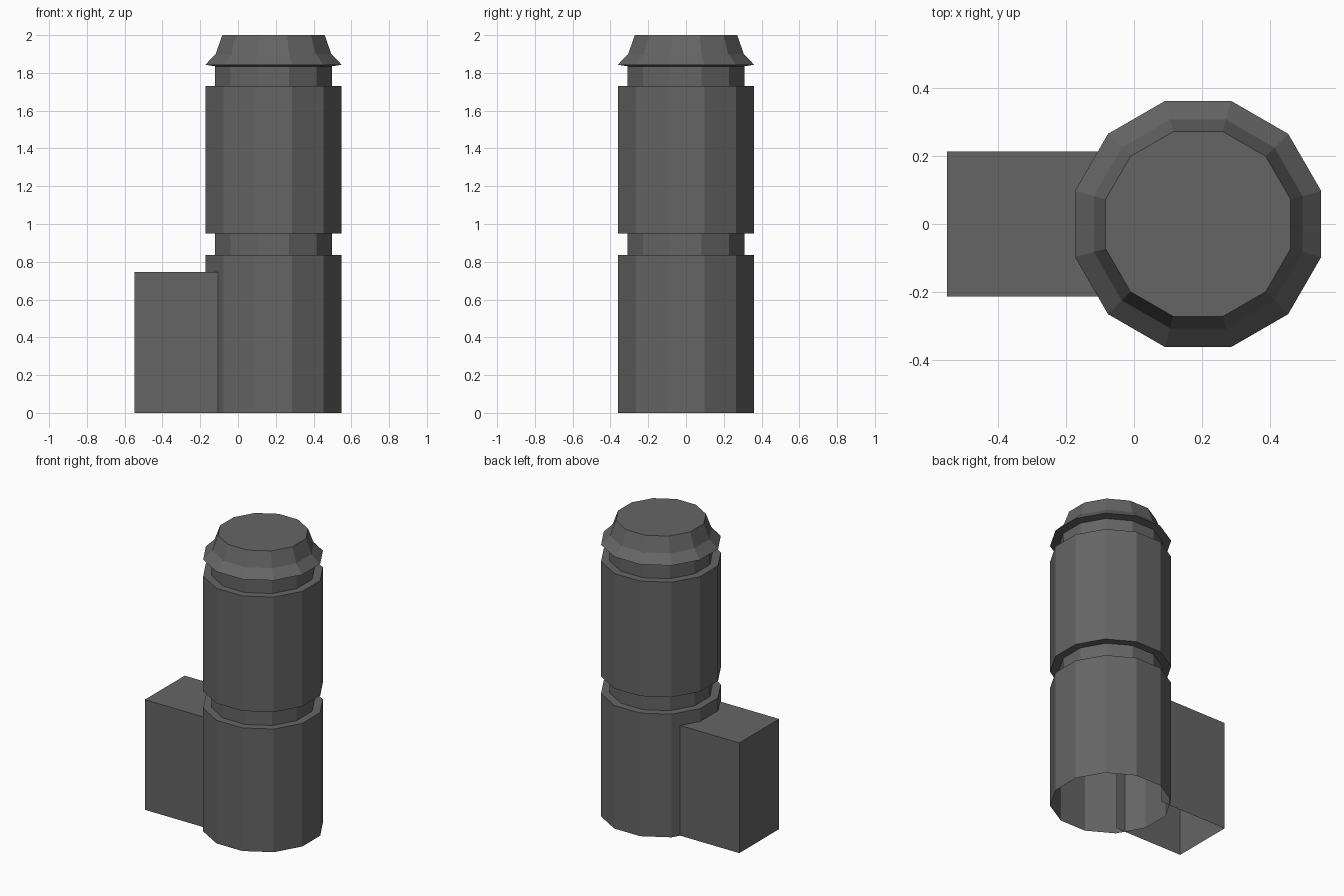
import bpy, bmesh, math

if "Cube" in bpy.data.objects:
    bpy.data.objects.remove(bpy.data.objects["Cube"])

SIDES = 12
CENTRE_X = 0.188

grey = bpy.data.materials.new("dark grey")
grey.diffuse_color = (0.13, 0.13, 0.13, 1)
grey.use_nodes = True
grey.node_tree.nodes["Principled BSDF"].inputs["Base Color"].default_value = grey.diffuse_color


def finish(name, bm):
    bmesh.ops.recalc_face_normals(bm, faces=bm.faces)
    mesh = bpy.data.meshes.new(name)
    bm.to_mesh(mesh)
    bm.free()
    mesh.materials.append(grey)
    ob = bpy.data.objects.new(name, mesh)
    bpy.context.collection.objects.link(ob)
    return ob


def lathe(name, profile):
    """Twelve-sided shell from (distance to flat, height) pairs, open below, capped on top."""
    bm = bmesh.new()
    rings = []
    for flat, z in profile:
        r = flat / math.cos(math.pi / SIDES)
        angles = [(i + 0.5) * math.tau / SIDES for i in range(SIDES)]
        rings.append([bm.verts.new((CENTRE_X + r * math.cos(a), r * math.sin(a), z)) for a in angles])
    for low, high in zip(rings, rings[1:]):
        for i in range(SIDES):
            j = (i + 1) % SIDES
            bm.faces.new((low[i], low[j], high[j], high[i]))
    bm.faces.new(rings[-1])
    # outward normals follow from the winding order
    mesh = bpy.data.meshes.new(name)
    bm.to_mesh(mesh)
    bm.free()
    mesh.materials.append(grey)
    bpy.context.collection.objects.link(bpy.data.objects.new(name, mesh))


# round column with two grooves and a flared cap
lathe("column", [
    (0.361, 0.0), (0.361, 0.835), (0.31, 0.835), (0.31, 0.95),
    (0.361, 0.95), (0.361, 1.73), (0.31, 1.73), (0.31, 1.835),
    (0.361, 1.843), (0.306, 1.9), (0.271, 2.0),
])

# side box: no floor and no wall inside the column
x0, x1, y, h = -0.549, -0.04, 0.213, 0.747
bm = bmesh.new()
bmesh.ops.create_cube(bm, size=1)
for v in bm.verts:
    v.co = (x0 if v.co.x < 0 else x1, math.copysign(y, v.co.y), 0 if v.co.z < 0 else h)
bm.normal_update()
hidden = [f for f in bm.faces if f.normal.z < -0.9 or f.normal.x > 0.9]
bmesh.ops.delete(bm, geom=hidden, context="FACES")
mesh = bpy.data.meshes.new("side_box")
bm.to_mesh(mesh)
bm.free()
mesh.materials.append(grey)
bpy.context.collection.objects.link(bpy.data.objects.new("side_box", mesh))
